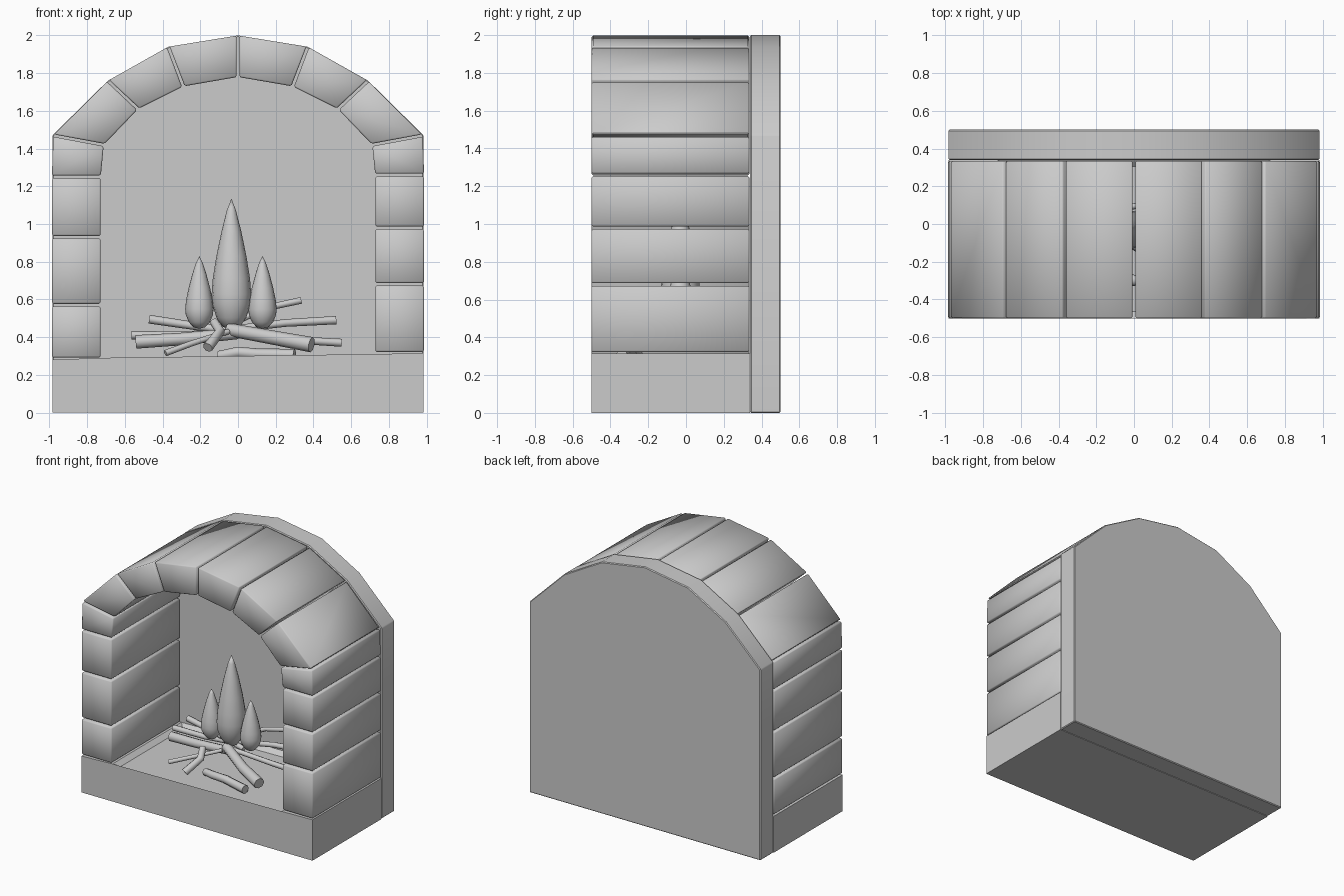
import bpy, bmesh, math
from mathutils import Vector

if "Cube" in bpy.data.objects:
    bpy.data.objects.remove(bpy.data.objects["Cube"])

Y_FRONT, Y_STONE, Y_BACK = -0.5, 0.335, 0.5


def finish(bm, name, angle=50, bevel=0.0):
    bmesh.ops.recalc_face_normals(bm, faces=bm.faces[:])
    me = bpy.data.meshes.new(name)
    bm.to_mesh(me)
    bm.free()
    ob = bpy.data.objects.new(name, me)
    bpy.context.collection.objects.link(ob)
    bpy.ops.object.select_all(action='DESELECT')
    bpy.context.view_layer.objects.active = ob
    ob.select_set(True)
    if bevel:
        mod = ob.modifiers.new("soft_edges", 'BEVEL')
        mod.width, mod.segments = bevel, 1
        bpy.ops.object.modifier_apply(modifier=mod.name)
    bpy.ops.object.shade_smooth_by_angle(angle=math.radians(angle))
    return ob


def prism(profile, y0, y1):
    """Extrude an (x, z) outline from y0 to y1."""
    bm = bmesh.new()
    face = bm.faces.new([bm.verts.new((x, y0, z)) for x, z in profile])
    res = bmesh.ops.extrude_face_region(bm, geom=[face])
    moved = [v for v in res['geom'] if isinstance(v, bmesh.types.BMVert)]
    bmesh.ops.translate(bm, verts=moved, vec=(0, y1 - y0, 0))
    bmesh.ops.recalc_face_normals(bm, faces=bm.faces[:])
    return bm


def stone(name, a, b, gap=0.007):
    """Stone between two joints, each joint an (outer, inner) pair."""
    ao, ai, bo, bi = (Vector(p) for p in (*a, *b))

    def pull(p, q):
        return p + (q - p).normalized() * gap
    outline = [pull(ao, bo), pull(bo, ao), pull(bi, ai), pull(ai, bi)]
    finish(prism(outline, Y_FRONT, Y_STONE), name, bevel=0.008)


# back wall
half = [(0.985, 0), (0.985, 1.47), (0.69, 1.76), (0.37, 1.94)]
outline = half + [(0, 2.0)] + [(-x, z) for x, z in reversed(half)]
finish(prism(outline, Y_STONE + 0.005, Y_BACK), "back_wall", 30, 0.006)

# hearth base with a sunken floor
bm = prism([(-0.985, 0), (0.985, 0), (0.985, 0.315), (0.72, 0.31),
            (-0.72, 0.29), (-0.985, 0.28)], Y_FRONT, Y_STONE + 0.005)
floor = max((f for f in bm.faces if f.normal.z > 0.9), key=lambda f: f.calc_area())
bmesh.ops.inset_region(bm, faces=[floor], thickness=0.05)
bmesh.ops.translate(bm, verts=floor.verts[:], vec=(0, 0, -0.03))
finish(bm, "hearth_base", 30)

# side stones and arch stones
courses = {-1: (0.285, 0.57, 0.93, 1.25), 1: (0.315, 0.68, 0.98, 1.26)}
for side, label in ((-1, "left"), (1, "right")):
    joints = [((side * 0.987, z), (side * 0.728, z)) for z in courses[side]]
    joints += [((side * o[0], o[1]), (side * i[0], i[1])) for o, i in (
        ((0.98, 1.47), (0.712, 1.42)),
        ((0.69, 1.76), (0.53, 1.61)),
        ((0.37, 1.94), (0.29, 1.73)),
        ((0.0, 2.0), (0.0, 1.78)))]
    for n, (a, b) in enumerate(zip(joints, joints[1:])):
        kind = "side" if n < 4 else "arch"
        stone(f"{label}_{kind}_stone_{n + 1}", a, b)


# flames: teardrop profiles spun round their axes
def flame(name, x, z0, height, radius):
    bm = bmesh.new()
    shape = [(0, 0), (0.42, 0.02), (0.75, 0.09), (0.96, 0.19), (1, 0.27),
             (0.94, 0.39), (0.76, 0.56), (0.5, 0.75), (0.23, 0.91), (0, 1)]
    vs = [bm.verts.new((x + r * radius, -0.03, z0 + t * height)) for r, t in shape]
    edges = [bm.edges.new(p) for p in zip(vs, vs[1:])]
    bmesh.ops.spin(bm, geom=vs + edges, cent=(x, -0.03, 0), axis=(0, 0, 1),
                   angle=math.tau, steps=16)
    bmesh.ops.remove_doubles(bm, verts=bm.verts[:], dist=0.0005)
    finish(bm, name, 60)


flame("middle_flame", -0.035, 0.44, 0.695, 0.105)
flame("left_flame", -0.205, 0.445, 0.385, 0.075)
flame("right_flame", 0.13, 0.445, 0.385, 0.075)


# firewood: tapered bent sticks
def log(name, radius, *points):
    cu = bpy.data.curves.new(name, 'CURVE')
    cu.dimensions = '3D'
    cu.bevel_depth, cu.bevel_resolution, cu.use_fill_caps = radius, 2, True
    sp = cu.splines.new('POLY')
    sp.points.add(len(points) - 1)
    for k, (pt, co) in enumerate(zip(sp.points, points)):
        pt.co = (*co, 1)
        pt.radius = 1 - 0.15 * k / (len(points) - 1)
    ob = bpy.data.objects.new(name, cu)
    bpy.context.collection.objects.link(ob)
    bpy.ops.object.select_all(action='DESELECT')
    bpy.context.view_layer.objects.active = ob
    ob.select_set(True)
    bpy.ops.object.convert(target='MESH')
    bpy.ops.object.shade_smooth_by_angle(angle=math.radians(50))


logs = [
    (0.036, (-0.54, -0.04, 0.375), (-0.3, -0.06, 0.39), (0.0, -0.08, 0.42)),
    (0.022, (-0.565, 0.025, 0.41), (-0.3, 0.03, 0.41), (0.05, 0.05, 0.43)),
    (0.023, (-0.47, 0.06, 0.495), (-0.2, 0.04, 0.455), (0.05, 0.0, 0.42)),
    (0.018, (0.335, 0.13, 0.595), (0.15, 0.12, 0.555), (-0.08, 0.08, 0.45)),
    (0.022, (0.52, 0.1, 0.49), (0.25, 0.08, 0.475), (-0.05, 0.03, 0.44)),
    (0.021, (0.55, -0.01, 0.37), (0.3, -0.02, 0.385), (0.0, -0.05, 0.42)),
    (0.041, (0.39, -0.3, 0.36), (0.2, -0.22, 0.395), (-0.05, -0.07, 0.44)),
    (0.017, (-0.385, -0.29, 0.315), (-0.25, -0.24, 0.365), (-0.05, -0.12, 0.43)),
    (0.028, (-0.16, -0.42, 0.345), (-0.095, -0.32, 0.43), (-0.125, -0.25, 0.48)),
    (0.032, (0.3, -0.34, 0.305), (0.1, -0.29, 0.31), (0.0, -0.3, 0.32),
     (-0.1, -0.25, 0.3)),
]
for n, (radius, *pts) in enumerate(logs):
    log(f"log_{n + 1}", radius, *pts)
